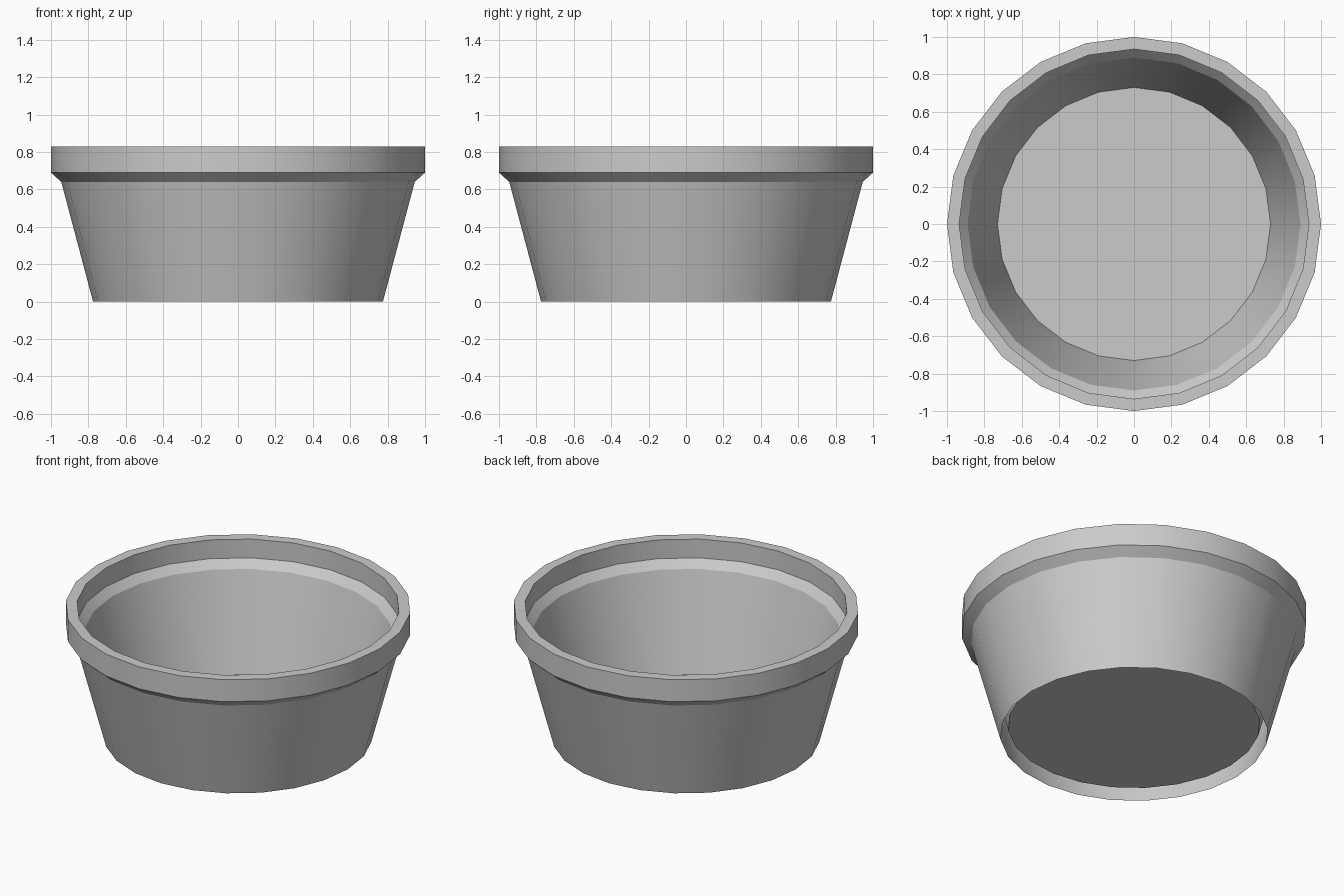
import bpy
import bmesh
import math
from mathutils import Vector

cube = bpy.data.objects.get("Cube")
if cube:
    bpy.data.objects.remove(cube, do_unlink=True)

SIDES = 24

# One grey for the whole pot
grey = bpy.data.materials.new("plain grey")
grey.use_nodes = True
colour = (0.6, 0.6, 0.6, 1.0)
grey.diffuse_color = colour
grey.node_tree.nodes["Principled BSDF"].inputs["Base Color"].default_value = colour

# Profile (radius, height): raised floor, inner wall, ledge, rim, outer wall, open foot
profile = [
    (0.73, 0.06), (0.89, 0.66), (0.935, 0.71), (0.935, 0.83),
    (1.0, 0.83), (1.0, 0.69), (0.945, 0.64), (0.775, 0.0),
]

bm = bmesh.new()
verts = [bm.verts.new((r, 0, z)) for r, z in profile]
edges = [bm.edges.new(pair) for pair in zip(verts, verts[1:])]
bmesh.ops.spin(bm, geom=verts + edges, cent=(0, 0, 0), axis=(0, 0, 1),
               angle=math.tau, steps=SIDES, use_duplicate=False)
bmesh.ops.remove_doubles(bm, verts=bm.verts[:], dist=0.001)

# Floor disc closes the inside
floor_z = profile[0][1]
floor_edges = [e for e in bm.edges
               if all(abs(v.co.z - floor_z) < 0.001 for v in e.verts)]
bmesh.ops.contextual_create(bm, geom=floor_edges)

# Normals face away from the material
bmesh.ops.recalc_face_normals(bm, faces=bm.faces[:])
bm.normal_update()
floor = max(bm.faces, key=lambda f: len(f.verts))
if floor.normal.dot(Vector((0, 0, 1))) < 0:
    bmesh.ops.reverse_faces(bm, faces=bm.faces[:])

mesh = bpy.data.meshes.new("pot")
bm.to_mesh(mesh)
bm.free()
mesh.materials.append(grey)
pot = bpy.data.objects.new("pot", mesh)
bpy.context.collection.objects.link(pot)

# Smooth around the wall, crisp at the rim and ledges
bpy.ops.object.select_all(action='DESELECT')
pot.select_set(True)
bpy.context.view_layer.objects.active = pot
bpy.ops.object.shade_smooth_by_angle(angle=math.radians(25))
